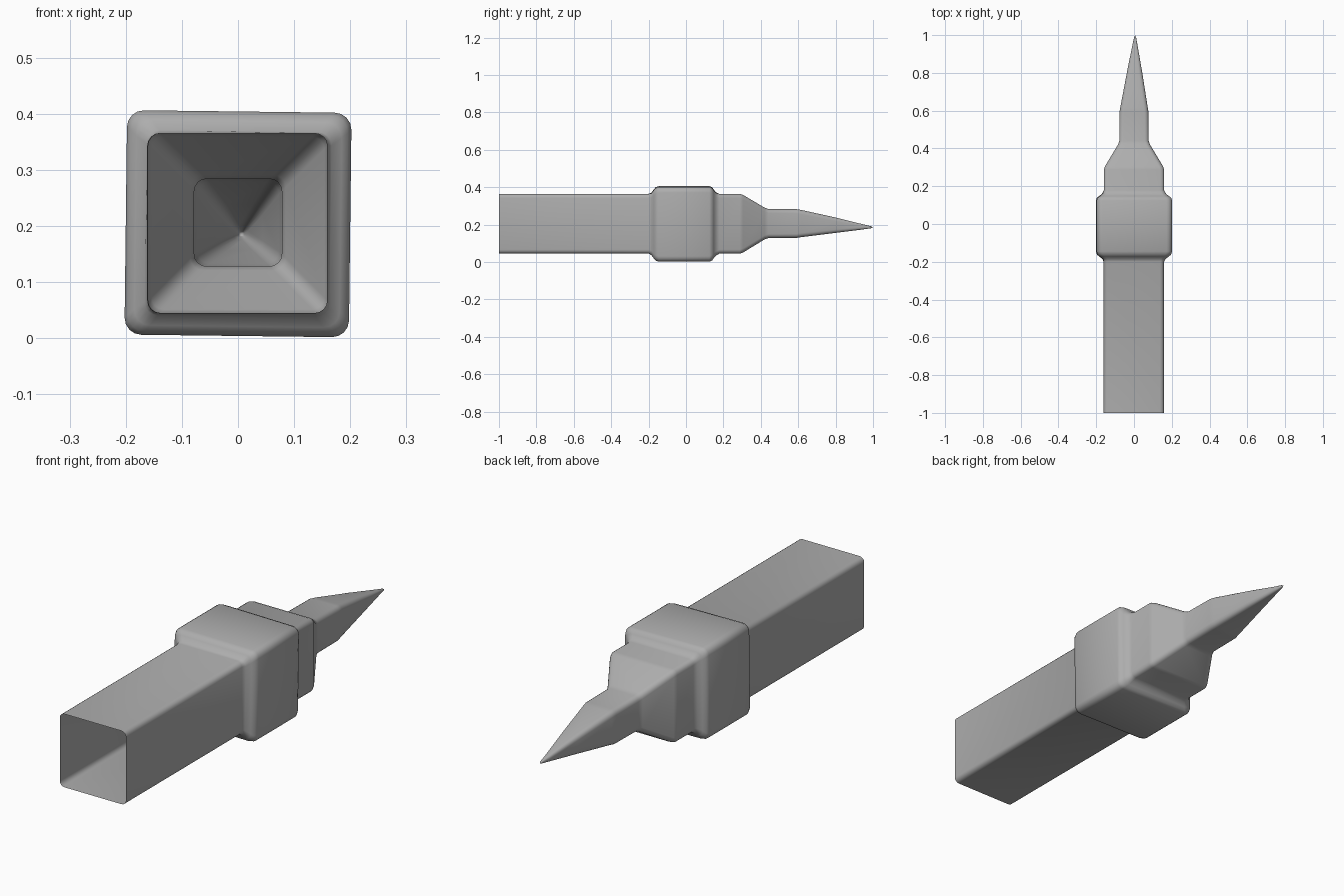
import bpy, bmesh, math

if "Cube" in bpy.data.objects:
    bpy.data.objects.remove(bpy.data.objects["Cube"])

grey = bpy.data.materials.new("plain grey")
grey.diffuse_color = (0.42, 0.42, 0.42, 1)
grey.use_nodes = True
grey.node_tree.nodes["Principled BSDF"].inputs["Base Color"].default_value = grey.diffuse_color

ARC = 5  # points per rounded corner


def rounded_square(y, half, radius, cx=0.0, cz=0.204, tilt=0.0):
    """Cross-section ring in the xz plane, turned slightly about the long axis."""
    pts = []
    for q, (sx, sz) in enumerate([(1, 1), (-1, 1), (-1, -1), (1, -1)]):
        for i in range(ARC):
            a = math.radians(90 * (q + i / (ARC - 1)))
            x = sx * (half - radius) + radius * math.cos(a)
            z = sz * (half - radius) + radius * math.sin(a)
            c, s = math.cos(tilt), math.sin(tilt)
            pts.append((cx + x * c + z * s, y, cz + z * c - x * s))
    return pts


T = math.radians(0.7)
# y, half width, corner radius, centre x, centre z, tilt
sections = [
    # hollow square tube, open at the front
    (-1.00, 0.160, 0.022, -0.001, 0.205, 0),
    (-0.20, 0.160, 0.022, -0.001, 0.205, 0),
    # swollen collar with softened shoulders
    (-0.185, 0.165, 0.024, 0, 0.204, T),
    (-0.172, 0.183, 0.028, 0, 0.204, T),
    (-0.162, 0.194, 0.030, 0, 0.204, T),
    (-0.145, 0.200, 0.030, 0, 0.204, T),
    (0.125, 0.200, 0.030, 0, 0.204, T),
    (0.140, 0.194, 0.030, 0, 0.204, T),
    (0.148, 0.182, 0.028, 0, 0.204, T),
    (0.160, 0.168, 0.024, 0, 0.204, T),
    (0.178, 0.160, 0.022, 0, 0.205, 0),
    # neck and taper
    (0.288, 0.160, 0.022, 0, 0.205, 0),
    (0.305, 0.154, 0.022, 0, 0.205, 0),
    (0.420, 0.085, 0.022, 0, 0.206, 0),
    (0.440, 0.078, 0.022, 0, 0.206, 0),
    # narrow shank
    (0.590, 0.077, 0.022, 0, 0.206, 0),
    (0.615, 0.073, 0.022, 0, 0.206, 0),
    # needle point
    (0.800, 0.041, 0.018, 0.003, 0.197, 0),
    (0.950, 0.013, 0.010, 0.005, 0.188, 0),
    (0.990, 0.005, 0.004, 0.006, 0.186, 0),
]

# Rings run anticlockwise in x-z, so this winding faces outward
bm = bmesh.new()
rings = [[bm.verts.new(p) for p in rounded_square(*s)] for s in sections]
n = len(rings[0])
for a, b in zip(rings, rings[1:]):
    for i in range(n):
        j = (i + 1) % n
        bm.faces.new((a[i], a[j], b[j], b[i]))
tip = bm.verts.new((0.006, 1.0, 0.185))
for i in range(n):
    bm.faces.new((rings[-1][i], rings[-1][(i + 1) % n], tip))

mesh = bpy.data.meshes.new("hollow_spike")
bm.to_mesh(mesh)
bm.free()
mesh.materials.append(grey)
spike = bpy.data.objects.new("hollow_spike", mesh)
bpy.context.collection.objects.link(spike)

bpy.context.view_layer.objects.active = spike
spike.select_set(True)
bpy.ops.object.shade_smooth_by_angle(angle=math.radians(50))
